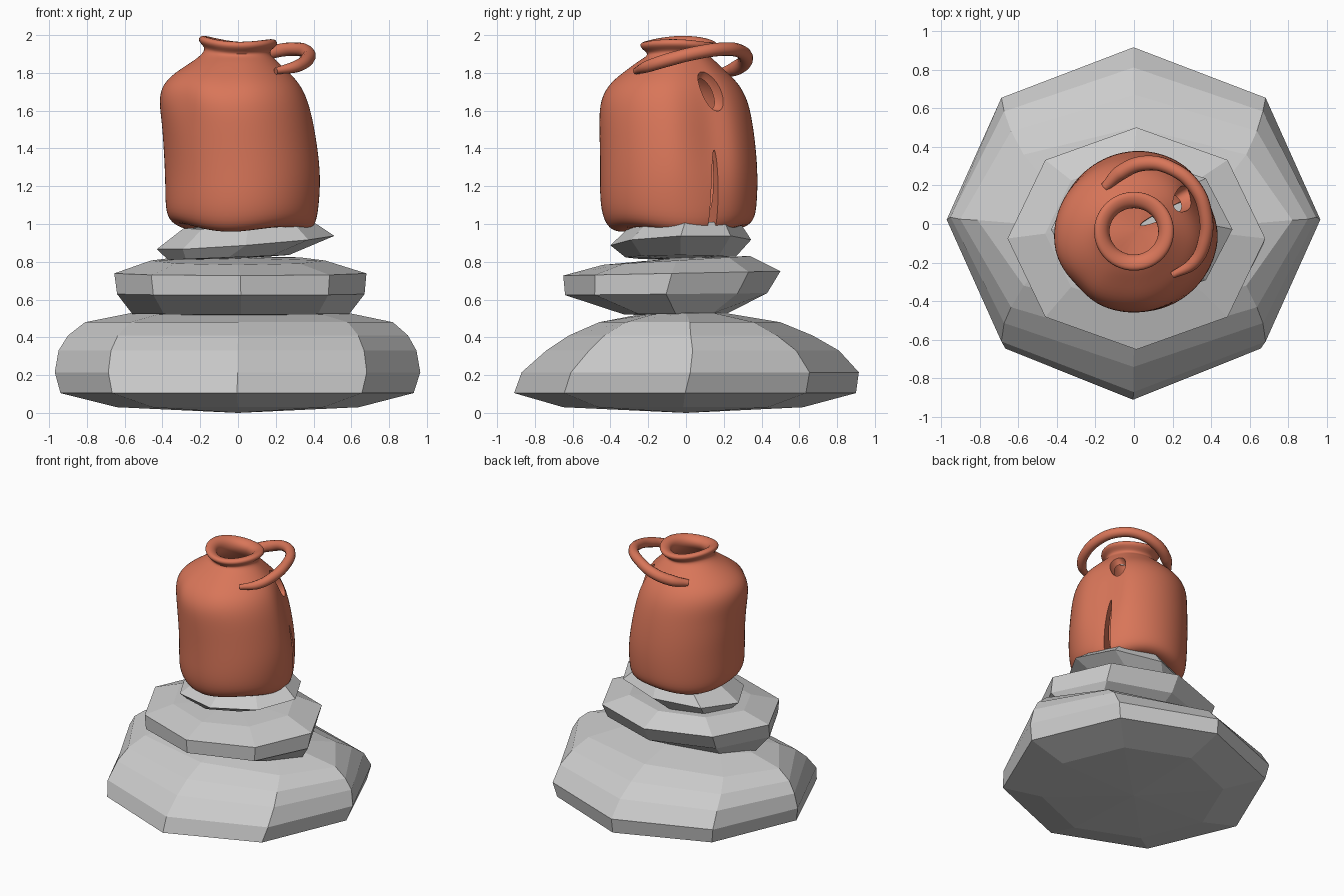
import bpy, bmesh, math
from mathutils import Vector, Matrix

if "Cube" in bpy.data.objects:
    bpy.data.objects.remove(bpy.data.objects["Cube"])


def loft(name, rings, n, shape=None, bottom=None, top=None):
    """Skin rings of (z, xmin, xmax, ymin, ymax, tilt_x, tilt_y)."""
    bm = bmesh.new()
    loops = []
    for i, (z, x0, x1, y0, y1, tx, ty) in enumerate(rings):
        loop = []
        for k in range(n):
            a = math.tau * k / n
            c, s = math.cos(a), math.sin(a)
            # each side has its own reach, measured from the ring centre
            cx, cy = (x0 + x1) / 2, (y0 + y1) / 2
            p = Vector((cx + c * (x1 - x0) / 2, cy + s * (y1 - y0) / 2, 0))
            p.z = z + tx * p.x + ty * p.y
            if shape:
                p = shape(p, a, i)
            loop.append(bm.verts.new(p))
        loops.append(loop)
    for a, b in zip(loops, loops[1:]):
        for k in range(n):
            j = (k + 1) % n
            bm.faces.new((a[k], a[j], b[j], b[k]))
    for loop, tip in ((loops[0], bottom), (loops[-1], top)):
        t = bm.verts.new(tip)
        for k in range(n):
            bm.faces.new((loop[k], loop[(k + 1) % n], t))
    bmesh.ops.recalc_face_normals(bm, faces=bm.faces)
    me = bpy.data.meshes.new(name)
    bm.to_mesh(me)
    bm.free()
    ob = bpy.data.objects.new(name, me)
    bpy.context.collection.objects.link(ob)
    return ob


def activate(ob):
    bpy.ops.object.select_all(action='DESELECT')
    ob.select_set(True)
    bpy.context.view_layer.objects.active = ob


# Three stacked eight-sided stones
loft("bottom_stone", [
    (.03, -.64, .64, -.65, .62, 0, 0),
    (.105, -.94, .93, -.91, .90, 0, 0),
    (.215, -.97, .965, -.87, .915, 0, 0),
    (.33, -.95, .945, -.74, .81, 0, 0),
    (.41, -.90, .90, -.62, .67, 0, 0),
    (.48, -.81, .82, -.46, .50, 0, 0),
    (.53, -.56, .58, -.20, .20, 0, 0)], 8, None, (0, 0, 0), (0, 0, .535))
loft("middle_stone", [
    (.525, -.56, .59, -.33, .22, 0, .01),
    (.63, -.64, .67, -.64, .43, 0, .01),
    (.74, -.655, .68, -.65, .50, 0, .02),
    (.81, -.46, .46, -.44, .34, 0, .06)], 8, None, (0, -.05, .51), (0, -.05, .82))
loft("top_stone", [
    (.825, -.37, .27, -.32, .26, .04, 0),
    (.90, -.43, .51, -.40, .345, .075, .04),
    (.99, -.29, .40, -.30, .29, .05, .03)], 8, None, (-.03, -.03, .815), (.04, 0, .995))


# Clay vessel: outer wall, rolled lip, then inner wall
def gauss(d, w):
    return math.exp(-(d / w) ** 2)


def crumple(p, a, i):
    d = (a - math.radians(25) + math.pi) % math.tau - math.pi
    inward = 0
    if i < 12:
        inward += .07 * gauss(d, .22) * gauss(p.z - 1.5, .33)      # rear fold
        inward += .03 * gauss(a - 3.9, .25) * gauss(p.z - 1.68, .12)  # dents
        inward += .02 * gauss(a - 3.5, .4) * gauss(p.z - 1.35, .15)
        inward += .025 * gauss(a - 4.6, .25) * gauss(p.z - 1.78, .12)
    q = Vector((p.x * (1 - inward / .42), p.y * (1 - inward / .42), p.z))
    if p.z < 1.06:                                    # wavy foot
        q.z += .018 * math.sin(3 * a - 2.4) - .03 * p.x
    if p.z > 1.9:                                     # uneven lip
        q.z += .012 * math.cos(2 * a + .3) - .05 * p.x
    return q


outer = [(.985, -.20, .22, -.26, .20), (.965, -.31, .34, -.36, .30),
         (1.00, -.375, .415, -.43, .365), (1.10, -.39, .435, -.46, .38),
         (1.25, -.395, .445, -.46, .385), (1.40, -.405, .43, -.46, .375),
         (1.55, -.41, .405, -.465, .355), (1.66, -.425, .375, -.465, .33),
         (1.75, -.40, .33, -.42, .28), (1.82, -.31, .255, -.32, .20),
         (1.87, -.225, .20, -.25, .15), (1.91, -.16, .155, -.19, .11),
         (1.945, -.22, .22, -.255, .18), (1.985, -.20, .20, -.235, .16),
         (1.965, -.13, .13, -.165, .09)]
inner = [(1.90, -.12, .12, -.15, .075), (1.83, -.19, .17, -.22, .12),
         (1.75, -.33, .26, -.35, .20), (1.64, -.375, .31, -.41, .25),
         (1.40, -.36, .36, -.41, .29), (1.15, -.35, .37, -.41, .30),
         (1.04, -.29, .31, -.34, .26)]
vessel = loft("vessel", [r + (0, 0) for r in outer + inner], 24, crumple,
              (.02, -.03, .985), (.02, -.03, 1.03))
activate(vessel)
sub = vessel.modifiers.new("smooth", 'SUBSURF')
sub.levels = 2
bpy.ops.object.modifier_apply(modifier="smooth")


# Openings in the rear fold: a tear at the shoulder and a slit from the foot
def cut(loc, radii, turn, lean):
    bm = bmesh.new()
    bmesh.ops.create_uvsphere(bm, u_segments=40, v_segments=28, radius=1)
    m = (Matrix.Translation(loc) @ Matrix.Rotation(math.radians(turn), 4, 'Z')
         @ Matrix.Rotation(math.radians(lean), 4, 'X')
         @ Matrix.Diagonal((*radii, 1)))
    bmesh.ops.transform(bm, matrix=m, verts=bm.verts)
    me = bpy.data.meshes.new("cutter")
    bm.to_mesh(me)
    bm.free()
    c = bpy.data.objects.new("cutter", me)
    c.hide_render = True
    bpy.context.collection.objects.link(c)
    mod = vessel.modifiers.new("cut", 'BOOLEAN')
    mod.operation, mod.solver, mod.object = 'DIFFERENCE', 'EXACT', c
    activate(vessel)
    bpy.ops.object.modifier_apply(modifier="cut")
    bpy.data.objects.remove(c)


cut((.29, .145, 1.72), (.14, .06, .125), 27, 14)
cut((.27, .10, 1.03), (.26, .025, .38), 24, -3)
activate(vessel)
bpy.ops.object.shade_smooth_by_angle(angle=math.radians(45))

# Looping handle: tapered tube swept round the shoulder
path = [(-.15, .19, 1.80, .7), (-.07, .265, 1.825, 1.1), (.06, .315, 1.87, 1.1),
        (.20, .285, 1.915, 1), (.315, .19, 1.925, 1), (.37, .05, 1.905, 1),
        (.365, -.09, 1.87, 1), (.31, -.20, 1.835, .9), (.20, -.265, 1.81, .5)]
cu = bpy.data.curves.new("handle", 'CURVE')
cu.dimensions = '3D'
cu.bevel_depth = .036
cu.bevel_resolution = 4
cu.use_fill_caps = True
sp = cu.splines.new('BEZIER')
sp.bezier_points.add(len(path) - 1)
for bp, (x, y, z, r) in zip(sp.bezier_points, path):
    bp.co, bp.radius = (x, y, z), r
    bp.handle_left_type = bp.handle_right_type = 'AUTO'
handle = bpy.data.objects.new("handle", cu)
bpy.context.collection.objects.link(handle)
activate(handle)
bpy.ops.object.convert(target='MESH')
bpy.ops.object.shade_smooth_by_angle(angle=math.radians(50))

# Clay colour
clay = bpy.data.materials.new("clay")
clay.diffuse_color = (.69, .18, .10, 1)
clay.use_nodes = True
clay.node_tree.nodes["Principled BSDF"].inputs["Base Color"].default_value = clay.diffuse_color
for ob in (vessel, bpy.context.view_layer.objects.active):
    ob.data.materials.clear()
    ob.data.materials.append(clay)
